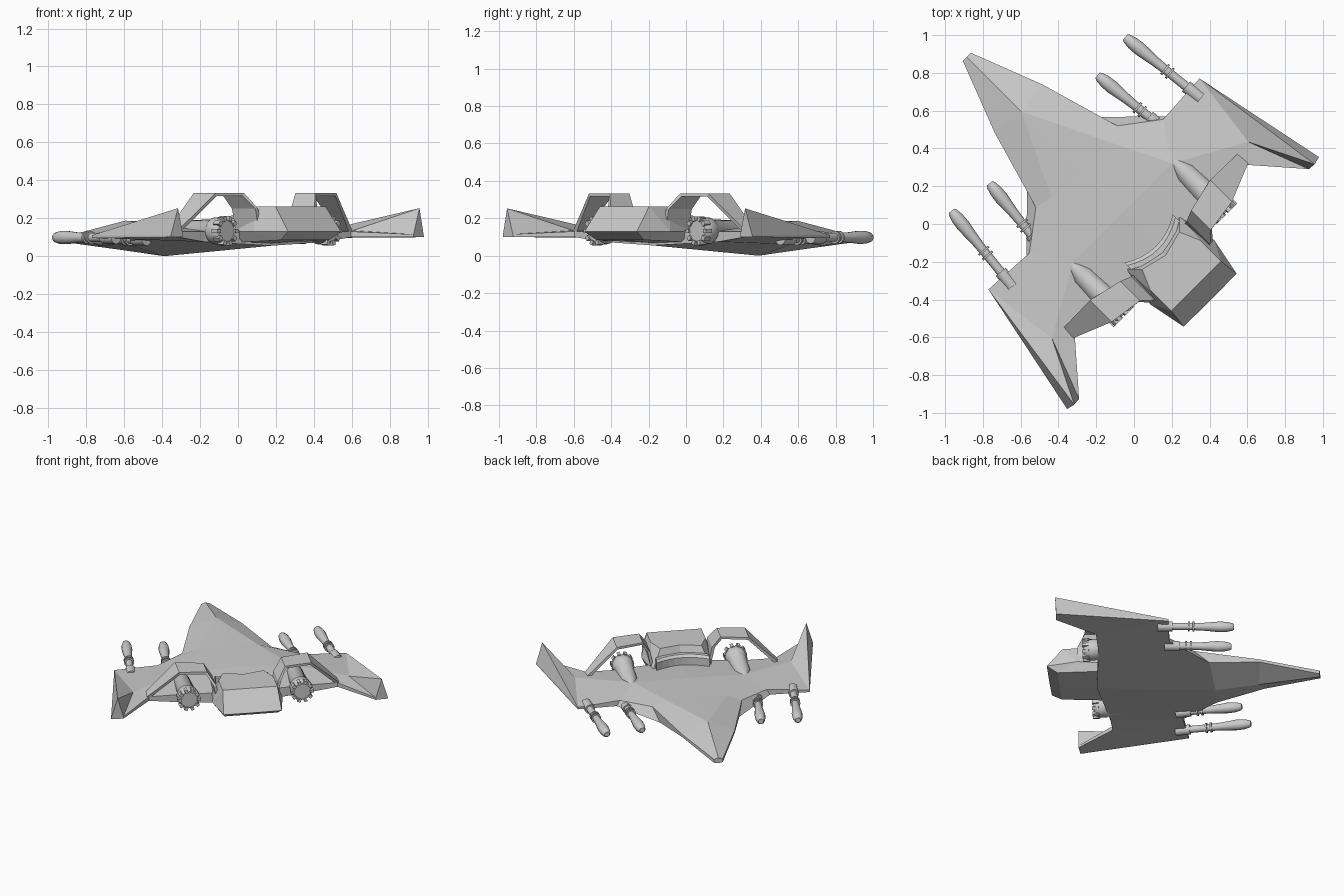
import bpy, bmesh, math
from mathutils import Matrix, Vector

if "Cube" in bpy.data.objects:
    bpy.data.objects.remove(bpy.data.objects["Cube"])

# Everything is modelled with the nose along +Y, then turned 45 degrees
TURN = Matrix.Rotation(math.radians(45), 4, 'Z')


def finish(bm, name, smooth=False):
    bmesh.ops.remove_doubles(bm, verts=bm.verts, dist=0.0005)
    bmesh.ops.recalc_face_normals(bm, faces=bm.faces)
    mesh = bpy.data.meshes.new(name)
    bm.to_mesh(mesh)
    bm.free()
    ob = bpy.data.objects.new(name, mesh)
    bpy.context.collection.objects.link(ob)
    ob.matrix_world = TURN
    if smooth:
        bpy.ops.object.select_all(action='DESELECT')
        ob.select_set(True)
        bpy.context.view_layer.objects.active = ob
        bpy.ops.object.shade_smooth_by_angle(angle=math.radians(35))
    return ob


def panels(name, pts, faces):
    """Closed body from half-side corner points, mirrored over the centre."""
    bm = bmesh.new()
    for side in (1, -1):
        v = {k: bm.verts.new((p[0] * side, p[1], p[2])) for k, p in pts.items()}
        for f in faces.split():
            bm.faces.new([v[k] for k in f])
    return finish(bm, name)


def turned(bm, profile, n, mat):
    """Lathe (y, radius) pairs around Y."""
    rings = []
    for y, r in profile:
        rings.append([bm.verts.new(mat @ Vector((r * math.cos(2 * math.pi * i / n), y,
                                                r * math.sin(2 * math.pi * i / n)))) for i in range(n)])
    for a, b in zip(rings, rings[1:]):
        for i in range(n):
            bm.faces.new((a[i], a[(i + 1) % n], b[(i + 1) % n], b[i]))
    bm.faces.new(rings[0])
    bm.faces.new(rings[-1])


# Hull with nose, wings and raised wing-tip fins (lower case top, upper case underside)
panels("hull", {
    'a': (0, 1.252, .11), 'b': (.03, 1.252, .10), 'c': (0, .842, .187), 'd': (.18, .863, .12),
    'e': (0, .408, .172), 'f': (.21, .408, .168), 'g': (.305, .43, .135), 'h': (.5, .283, .13),
    'i': (.79, .30, .11), 'j': (.37, .085, .16), 'k': (0, .085, .165), 'l': (.943, -.442, .108),
    'm': (.9, -.453, .253), 'n': (.86, -.449, .115), 'o': (.735, -.12, .135),
    'p': (.643, -.2, .13), 'q': (.45, -.2, .13), 'r': (0, -.25, .14),
    'A': (0, 1.252, .07), 'B': (.03, 1.252, .075), 'C': (0, .842, .03), 'D': (.18, .863, .1),
    'K': (0, .55, .0), 'G': (.27, .531, .06), 'H': (.522, .284, .09), 'I': (.79, .30, .095),
    'L': (.943, -.442, .1), 'N': (.86, -.449, .1), 'P': (.643, -.2, .1),
    'Q': (.45, -.2, .075), 'R': (0, -.25, .055)},
    "abdc cdgf cfe efjk fghj hioj imo ilm mln omn onp jopq kjqr "
    "abBA bdDB dgGD ghHG hiIH ilLI lnNL npPN pqQP qrRQ "
    "ABDC CDGK KGHQR HIPQ ILNP")

# Rear cabin pod
panels("rear_pod", {
    'a': (0, -.235, .263), 'b': (.14, -.2, .263), 'c': (.187, -.31, .263), 'd': (.186, -.465, .263),
    'e': (0, -.465, .263), 'f': (0, -.572, .13), 'g': (.198, -.57, .13), 'h': (.24, -.36, .13),
    'i': (.2, -.14, .13), 'j': (0, -.18, .13), 'k': (0, -.5, .085), 'l': (.18, -.5, .085),
    'm': (.2, -.14, .07), 'n': (0, -.14, .06)},
    "abcde abij bci chi cdh dgh edgf fglk ghl himl klmn jimn")

# Curved sill in front of the pod
bm = bmesh.new()
prev = None
for i in range(9):
    s = -.18 + .36 * i / 8
    u = -.165 + .055 * (s / .18) ** 2
    ring = [bm.verts.new(p) for p in ((s, u, .13), (s, u, .2), (s, u - .02, .215),
                                      (s, u - .05, .215), (s, u - .05, .13))]
    if prev:
        for k in range(5):
            bm.faces.new((prev[k], prev[(k + 1) % 5], ring[(k + 1) % 5], ring[k]))
    if i in (0, 8):
        bm.faces.new(ring)
    prev = ring
finish(bm, "curved_sill")

# Arched arms from the pod over the engines: (side, front, rear, height)
for side, word in ((1, "right"), (-1, "left")):
    bm = bmesh.new()
    prev = None
    for s, front, rear, z in ((.185, -.19, -.36, .13), (.21, -.185, -.36, .25), (.265, -.163, -.31, .333),
                              (.45, -.12, -.283, .333), (.655, -.125, -.2, .13)):
        ring = []
        k = -.018 if s < .25 else 0
        for u in (front, rear):
            ring.append(bm.verts.new((side * s, u, z)))
        for u in (rear, front):
            inset = .02 if s < .25 else (.008 if s < .3 else -.008 if s < .5 else -.03)
            ring.append(bm.verts.new((side * (s + inset), u, z - (.016 if z > .3 else 0))))
        if prev:
            for q in range(4):
                bm.faces.new((prev[q], prev[(q + 1) % 4], ring[(q + 1) % 4], ring[q]))
        else:
            bm.faces.new(ring)
        prev = ring
    bm.faces.new(prev)
    finish(bm, word + "_arch_arm")

    # Engine with toothed nozzle
    bm = bmesh.new()
    base = Matrix.Translation((side * .385, 0, .133))
    turned(bm, ((.09, .025), (0, .055), (-.2, .062), (-.215, .072), (-.28, .072), (-.3, .06)), 16, base)
    for t in range(10):
        spin = base @ Matrix.Rotation(2 * math.pi * t / 10, 4, 'Y')
        bmesh.ops.create_cube(bm, size=1, matrix=spin @ Matrix.Translation((.066, -.288, 0))
                              @ Matrix.Diagonal((.024, .045, .022, 1)))
    finish(bm, word + "_engine", True)

    # Two cannons per wing, aimed slightly inward
    for label, root, y0, z, length in (("outer", .696, .3, .098, .435), ("inner", .443, .325, .09, .37)):
        bm = bmesh.new()
        mat = (Matrix.Translation((side * root + .016, y0, z))
               @ Matrix.Rotation(side * math.radians(6), 4, 'Z'))
        e = length
        turned(bm, ((-.08, .034), (.02, .034), (.02, .024), (e - .31, .024), (e - .31, .034), (e - .298, .034),
                    (e - .298, .024), (e - .278, .024), (e - .278, .034), (e - .266, .034), (e - .266, .024),
                    (e - .2, .027), (e - .1, .036), (e - .05, .034), (e - .012, .026), (e, .018)), 14, mat)
        finish(bm, f"{word}_{label}_cannon", True)
